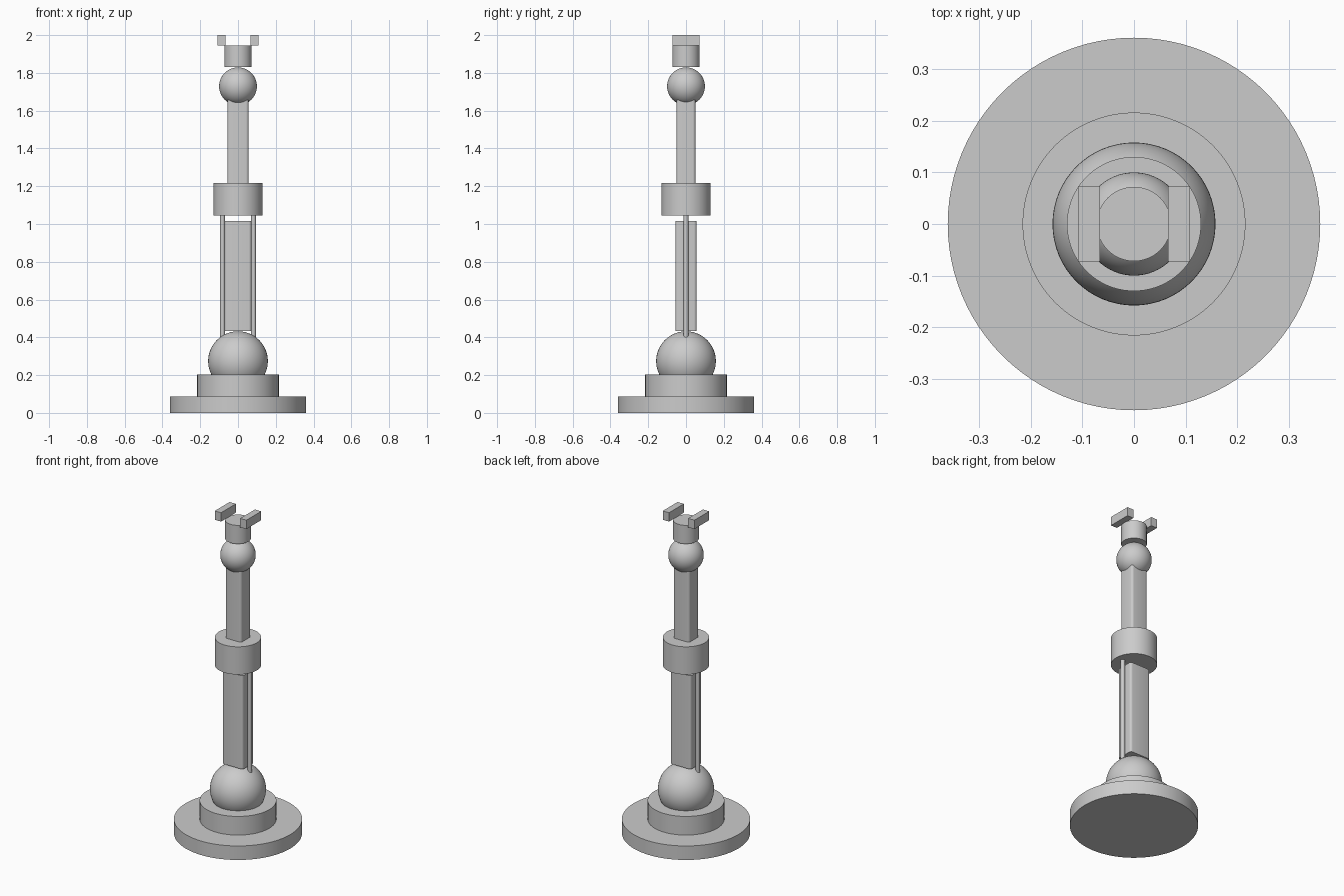
import bpy

if "Cube" in bpy.data.objects:
    bpy.data.objects.remove(bpy.data.objects["Cube"], do_unlink=True)

GREY = (0.6, 0.6, 0.6, 1)
grey = bpy.data.materials.new("plain_grey")
grey.use_nodes = True
grey.diffuse_color = GREY
grey.node_tree.nodes["Principled BSDF"].inputs["Base Color"].default_value = GREY


def finish(name):
    ob = bpy.context.object
    ob.name = name
    ob.data.materials.append(grey)
    bpy.ops.object.shade_smooth_by_angle()
    return ob


def cylinder(name, radius, z0, z1, x=0, sides=96):
    bpy.ops.mesh.primitive_cylinder_add(
        vertices=sides, radius=radius, depth=z1 - z0, location=(x, 0, (z0 + z1) / 2))
    return finish(name)


def ball(name, radius, z):
    bpy.ops.mesh.primitive_uv_sphere_add(
        segments=64, ring_count=32, radius=radius, location=(0, 0, z))
    return finish(name)


def box(name, width, depth, z0, z1, x=0, bevel=0):
    bpy.ops.mesh.primitive_cube_add(size=1, location=(x, 0, (z0 + z1) / 2))
    bpy.context.object.scale = (width, depth, z1 - z0)
    bpy.ops.object.transform_apply(location=False, rotation=False)
    ob = bpy.context.object
    if bevel:
        # Round only the upright edges
        weights = ob.data.attributes.new("bevel_weight_edge", "FLOAT", "EDGE")
        for e in ob.data.edges:
            a, b = (ob.data.vertices[i].co for i in e.vertices)
            weights.data[e.index].value = float(abs(a.z - b.z) > 0.01)
        mod = ob.modifiers.new("rounded_edges", "BEVEL")
        mod.limit_method = "WEIGHT"
        mod.width = bevel
        mod.segments = 4
        bpy.ops.object.modifier_apply(modifier=mod.name)
    return finish(name)


# Base and shoulder
cylinder("base_disc", 0.361, 0, 0.087)
cylinder("turntable", 0.216, 0.087, 0.203)
ball("shoulder_ball", 0.158, 0.274)

# Arm segments and elbow
box("lower_arm", 0.142, 0.112, 0.434, 1.015, bevel=0.014)
cylinder("elbow_drum", 0.13, 1.045, 1.217)
box("upper_arm", 0.112, 0.1, 1.217, 1.68, bevel=0.014)

# Wrist
ball("wrist_ball", 0.1, 1.729)
cylinder("wrist_cylinder", 0.072, 1.83, 1.945)

# Side rods and gripper jaws
for side, s in (("left", 1), ("right", -1)):
    cylinder(side + "_rod", 0.0125, 0.4, 1.045, x=s * 0.082, sides=32)
    box(side + "_jaw", 0.043, 0.145, 1.945, 2.0, x=s * 0.087)
